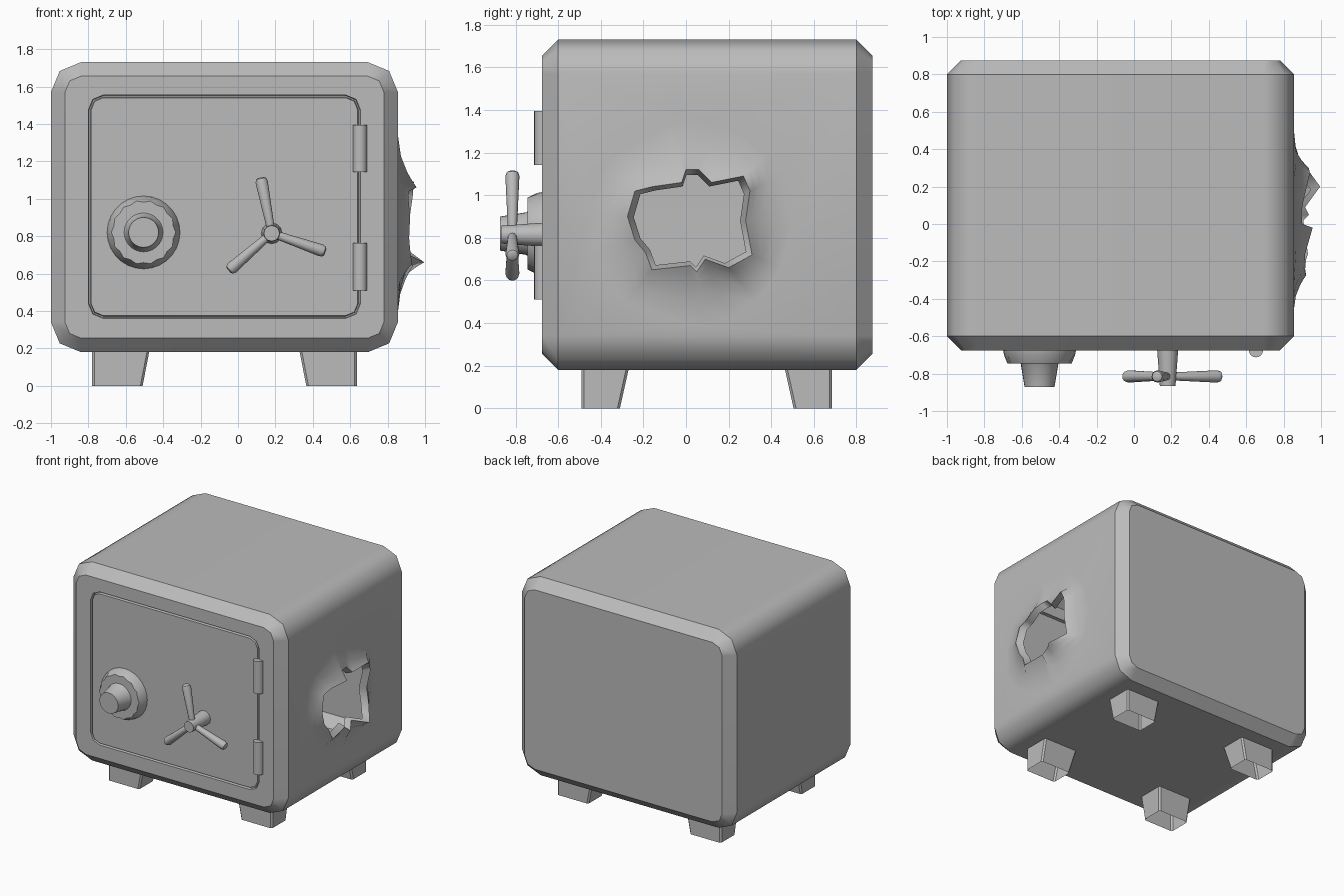
import bpy, bmesh
from math import sin, cos, pi, radians, hypot
from mathutils import Vector

cube = bpy.data.objects.get("Cube")
if cube:
    bpy.data.objects.remove(cube, do_unlink=True)

grey = bpy.data.materials.new("steel grey")
grey.use_nodes = True
grey.diffuse_color = (0.5, 0.5, 0.5, 1)
grey.node_tree.nodes["Principled BSDF"].inputs["Base Color"].default_value = (0.5, 0.5, 0.5, 1)


def rounded_rect(u0, u1, v0, v1, r, n):
    """Rectangle outline with n segments per rounded corner."""
    centres = [(u1 - r, v1 - r), (u0 + r, v1 - r), (u0 + r, v0 + r), (u1 - r, v0 + r)]
    return [(cu + r * cos(a), cv + r * sin(a))
            for k, (cu, cv) in enumerate(centres)
            for a in [pi / 2 * (k + i / n) for i in range(n + 1)]]


def loft(bm, loops, cap_start=True, cap_end=True):
    """Skin a list of equal-length closed loops of points."""
    rings = [[bm.verts.new(p) for p in loop] for loop in loops]
    for a, b in zip(rings, rings[1:]):
        for i in range(len(a)):
            j = (i + 1) % len(a)
            bm.faces.new((a[i], a[j], b[j], b[i]))
    if cap_start:
        bm.faces.new(rings[0])
    if cap_end:
        bm.faces.new(rings[-1])
    return rings


def ring_edges(bm, ring):
    return [bm.edges.get((ring[i - 1], ring[i])) for i in range(len(ring))]


def finish(bm, name, sharp_angle=40):
    bmesh.ops.recalc_face_normals(bm, faces=bm.faces[:])
    for f in bm.faces:
        f.smooth = True
    if sharp_angle:
        for e in bm.edges:
            if len(e.link_faces) == 2 and e.calc_face_angle() > radians(sharp_angle):
                e.smooth = False
    mesh = bpy.data.meshes.new(name)
    bm.to_mesh(mesh)
    bm.free()
    mesh.materials.append(grey)
    ob = bpy.data.objects.new(name, mesh)
    bpy.context.scene.collection.objects.link(ob)
    return ob


def lathe(name, origin, axis, profile, n, wavy=None):
    """Turned part: profile of (radius, height) along axis; one ring may be wavy."""
    q = Vector(axis).to_track_quat('Z', 'Y')
    loops = []
    for k, (r, h) in enumerate(profile):
        loop = []
        for i in range(n):
            a = 2 * pi * i / n
            rr = r * (0.94 if k == wavy and i % 2 else 1)
            loop.append(Vector(origin) + q @ Vector((rr * cos(a), rr * sin(a), h)))
        loops.append(loop)
    bm = bmesh.new()
    loft(bm, loops)
    return finish(bm, name)


# Safe body with chamfered front and back, and a flush door set in a groove
X0, X1, Z0, Z1, FRONT = -1.0, 0.855, 0.18, 1.73, -0.675


def body_loop(y, inset):
    pts = rounded_rect(X0 + inset, X1 - inset, Z0 + inset, Z1 - inset, 0.16 - inset, 2)
    return [(u, y, v) for u, v in pts]


def door_loop(y, inset):
    pts = rounded_rect(-0.8 + inset, 0.655 - inset, 0.36 + inset, 1.555 - inset, 0.08 - inset, 2)
    return [(u, y, v) for u, v in pts]


bm = bmesh.new()
rings = loft(bm, [body_loop(0.875, 0.075), body_loop(0.8, 0), body_loop(-0.6, 0),
                  body_loop(FRONT, 0.075), door_loop(FRONT, 0), door_loop(FRONT + 0.02, 0.004),
                  door_loop(FRONT + 0.02, 0.011), door_loop(FRONT, 0.015)])
for ring in rings:
    for e in ring_edges(bm, ring):
        e.smooth = False

# Burst hole in the side wall: torn edge as (y, z, outward bend)
CY, CZ = 0.02, 0.87
torn = [(0.28, 0.88, .06), (0.30, 1.02, .08), (0.27, 1.09, .085), (0.12, 1.06, .05),
        (0.06, 1.12, .04), (0.0, 1.12, .045), (-0.02, 1.06, .1), (-0.16, 1.04, .06),
        (-0.24, 1.02, .055), (-0.275, 0.90, .065), (-0.24, 0.79, .06), (-0.19, 0.73, .065),
        (-0.16, 0.65, .075), (0.02, 0.67, .05), (0.05, 0.64, .08), (0.09, 0.70, .06),
        (0.20, 0.66, .14), (0.31, 0.72, .06)]
side = next(f for f in bm.faces if all(v.co.x > X1 - 0.001 for v in f.verts))
border = side.edges[:]
bmesh.ops.delete(bm, geom=[side], context='FACES_ONLY')
lip = [(X1 + b - 0.05, CY + (y - CY) * 0.9, CZ + (z - CZ) * 0.9) for y, z, b in torn]
bulge = []
for t in (0, 0.12, 0.3, 0.6, 1):
    loop = []
    for y, z, b in torn:
        dy, dz = y - CY, z - CZ
        s = (1 - t) + t * 0.48 / hypot(dy, dz)
        loop.append((X1 + b * (1 - t) ** 2, CY + dy * s, CZ + dz * s))
    bulge.append(loop)
hole = loft(bm, [lip] + bulge, False, False)
for e in ring_edges(bm, hole[1]):
    e.smooth = False
bmesh.ops.triangle_fill(bm, edges=border + ring_edges(bm, hole[-1]), use_beauty=True)
body = finish(bm, "safe_body", None)
body.modifiers.new("even_shading", 'WEIGHTED_NORMAL').keep_sharp = True

# Combination dial with scalloped rim and tapered knob
lathe("combination_dial", (-0.505, FRONT, 0.82), (0, -1, 0),
      [(0.195, 0), (0.19, 0.025), (0.172, 0.07), (0.104, 0.07), (0.1, 0.075), (0.08, 0.197)], 28, 2)

# Three-spoke handle
lathe("handle_hub", (0.18, FRONT, 0.815), (0, -1, 0), [(0.056, 0), (0.042, 0.19)], 12)
for i in range(3):
    a = radians(101 + 120 * i)
    lathe("handle_spoke_%d" % (i + 1), (0.18, -0.815, 0.815), (cos(a), 0, sin(a)),
          [(0.02, 0), (0.033, 0.28), (0.027, 0.298), (0.015, 0.304)], 12)

# Door hinges
for name, z in (("lower_hinge", 0.51), ("upper_hinge", 1.142)):
    lathe(name, (0.652, FRONT, z), (0, 0, 1), [(0.038, 0), (0.038, 0.253)], 16)

# Feet: hollow, straight outside and tapered inside
for xn, xo, sx in (("right", -0.78, 1), ("left", 0.635, -1)):
    for yn, yo, sy in (("front", -0.49, 1), ("back", 0.685, -1)):
        loops = []
        for z, w, d in ((Z0, 0.305, 0.22), (0, 0.27, 0.18)):
            pts = rounded_rect(0, w, 0, d, 0.012, 1)
            loops.append([(xo + sx * u, yo + sy * v, z) for u, v in pts])
        bm = bmesh.new()
        loft(bm, loops, False, False)
        finish(bm, "%s_%s_foot" % (yn, xn), 30)
